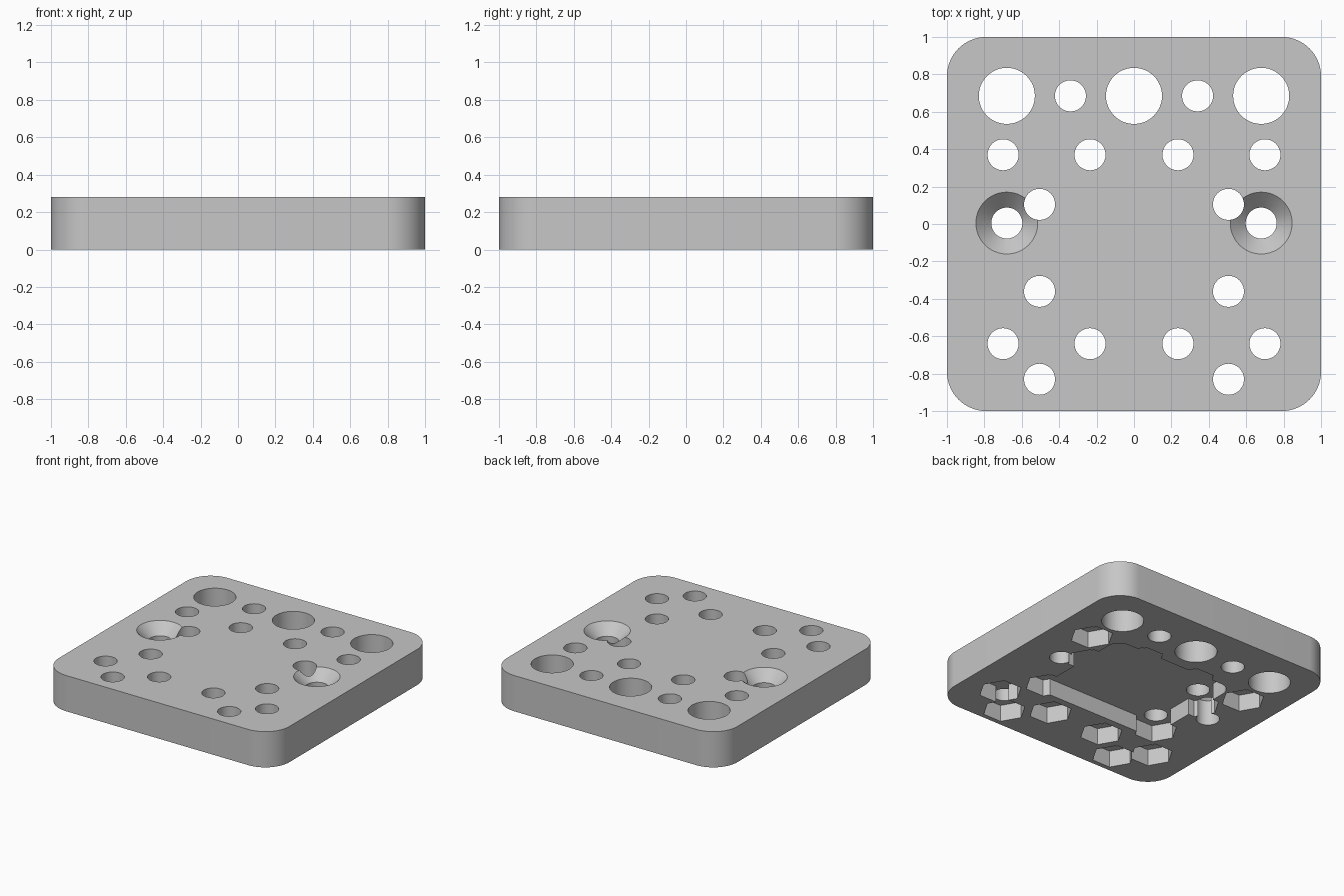
import bpy, bmesh, math
from mathutils import Matrix

cube = bpy.data.objects.get("Cube")
if cube:
    bpy.data.objects.remove(cube, do_unlink=True)

HEIGHT = 0.28
POCKET = 0.13
BOLT_R = 0.083
NUT_R = 0.155
EPS = 0.02

grey = bpy.data.materials.new("grey")
grey.use_nodes = True
colour = (0.57, 0.57, 0.57, 1)
grey.diffuse_color = colour
grey.node_tree.nodes["Principled BSDF"].inputs["Base Color"].default_value = colour


def add_object(name, bm):
    bmesh.ops.recalc_face_normals(bm, faces=bm.faces)
    mesh = bpy.data.meshes.new(name)
    bm.to_mesh(mesh)
    bm.free()
    mesh.materials.append(grey)
    obj = bpy.data.objects.new(name, mesh)
    bpy.context.collection.objects.link(obj)
    return obj


def rounded_block(name, half_x, half_y, radius, z0, z1):
    """Upright block with rounded vertical corners."""
    bm = bmesh.new()
    outline = []
    for i, (sx, sy) in enumerate([(1, 1), (-1, 1), (-1, -1), (1, -1)]):
        for k in range(17):
            a = math.pi / 2 * (i + k / 16)
            outline.append(bm.verts.new((sx * (half_x - radius) + radius * math.cos(a),
                                         sy * (half_y - radius) + radius * math.sin(a), z0)))
    base = bm.faces.new(outline)
    top = bmesh.ops.extrude_face_region(bm, geom=[base])
    for v in top["geom"]:
        if isinstance(v, bmesh.types.BMVert):
            v.co.z = z1
    return add_object(name, bm)


def cone(name, x, y, r0, r1, z0, z1, sides=48):
    bm = bmesh.new()
    bmesh.ops.create_cone(bm, cap_ends=True, segments=sides, radius1=r0, radius2=r1,
                          depth=z1 - z0, matrix=Matrix.Translation((x, y, (z0 + z1) / 2)))
    if sides == 6:
        # Nut corners point along x
        bmesh.ops.rotate(bm, cent=(x, y, 0), verts=bm.verts,
                         matrix=Matrix.Rotation(math.radians(30), 3, "Z"))
        if max(v.co.x for v in bm.verts) - x < r0 * 0.95:
            bmesh.ops.rotate(bm, cent=(x, y, 0), verts=bm.verts,
                             matrix=Matrix.Rotation(math.radians(30), 3, "Z"))
    return add_object(name, bm)


def through_hole(x, y, r):
    return cone("hole_cutter", x, y, r, r, -EPS, HEIGHT + EPS)


plate = rounded_block("mounting_plate", 1, 1, 0.21, 0, HEIGHT)

# Central recess in the underside
cutters = [rounded_block("recess_cutter", 0.53, 0.45, 0.1, -EPS, POCKET)]

# Bolt holes with hexagonal nut pockets underneath
bolts = [(0.70, 0.37), (0.235, 0.37), (0.505, 0.105), (0.505, -0.36),
         (0.70, -0.64), (0.235, -0.64), (0.505, -0.83)]
for side in (1, -1):
    for x, y in bolts:
        cutters.append(cone("nut_cutter", side * x, y, NUT_R, NUT_R, -EPS, POCKET, 6))
    for x, y in bolts:
        cutters.append(through_hole(side * x, y, BOLT_R))
    # Plain holes along the back
    cutters.append(through_hole(side * 0.34, 0.685, BOLT_R))
    cutters.append(through_hole(side * 0.68, 0.685, 0.15))
    # Countersunk screw holes
    cutters.append(through_hole(side * 0.68, 0.005, BOLT_R))
    cutters.append(cone("countersink_cutter", side * 0.68, 0.005, BOLT_R, 0.1855,
                        HEIGHT - 0.082, HEIGHT + EPS))
cutters.append(through_hole(0, 0.685, 0.15))

# Cut everything out of the plate
bpy.context.view_layer.objects.active = plate
for cutter in cutters:
    mod = plate.modifiers.new("cut", "BOOLEAN")
    mod.operation = "DIFFERENCE"
    mod.solver = "EXACT"
    mod.object = cutter
    bpy.ops.object.modifier_apply(modifier=mod.name)
    bpy.data.objects.remove(cutter, do_unlink=True)

bpy.ops.object.select_all(action="DESELECT")
plate.select_set(True)
bpy.ops.object.shade_smooth_by_angle(angle=math.radians(25))
